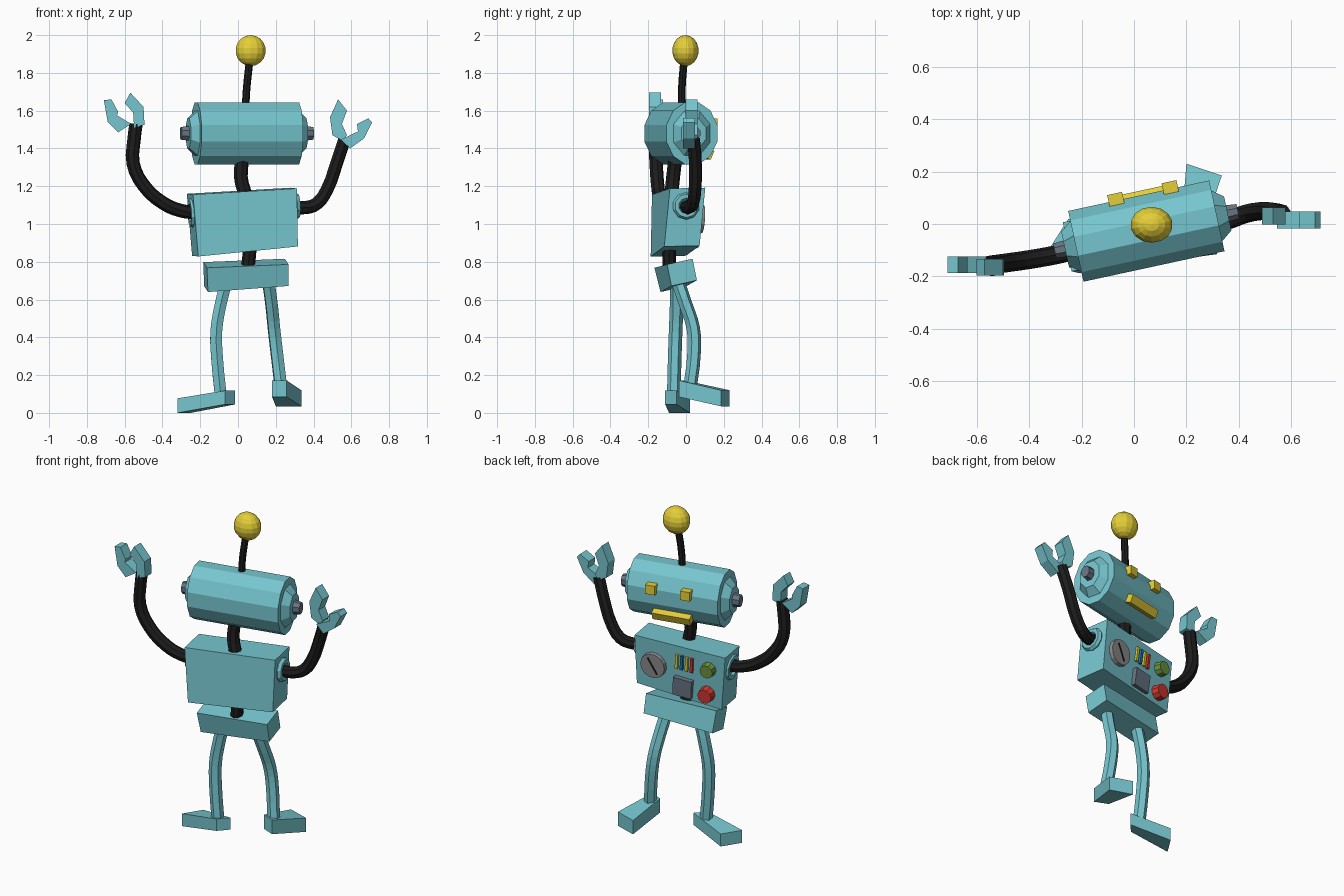
import bpy, bmesh, math
from mathutils import Matrix, Vector

if "Cube" in bpy.data.objects:
    bpy.data.objects.remove(bpy.data.objects["Cube"])


def mat(name, r, g, b):
    m = bpy.data.materials.new(name)
    m.diffuse_color = (r, g, b, 1)
    m.use_nodes = True
    m.node_tree.nodes["Principled BSDF"].inputs["Base Color"].default_value = m.diffuse_color
    return m


TEAL = mat("teal", 0.18, 0.56, 0.62)
BLACK = mat("black", 0.012, 0.012, 0.012)
YELLOW = mat("yellow", 0.78, 0.62, 0.04)
STEEL = mat("steel", 0.14, 0.18, 0.23)
SILVER = mat("silver", 0.27, 0.27, 0.27)
RED = mat("red", 0.65, 0.04, 0.03)
GREEN = mat("green", 0.15, 0.3, 0.05)
BLUE = mat("blue", 0.01, 0.2, 0.5)


def finish(name, bm, m):
    bmesh.ops.recalc_face_normals(bm, faces=bm.faces)
    me = bpy.data.meshes.new(name)
    bm.to_mesh(me)
    bm.free()
    me.materials.append(m)
    ob = bpy.data.objects.new(name, me)
    bpy.context.collection.objects.link(ob)
    return ob


def block(name, a, b, m):
    """Solid joining two matching outlines."""
    bm = bmesh.new()
    va, vb = [bm.verts.new(p) for p in a], [bm.verts.new(p) for p in b]
    bm.faces.new(va)
    bm.faces.new(vb)
    n = len(a)
    for i in range(n):
        j = (i + 1) % n
        bm.faces.new((va[i], va[j], vb[j], vb[i]))
    return finish(name, bm, m)


def sweep(name, a, depth, m):
    return block(name, a, [Vector(p) + Vector(depth) for p in a], m)


def box(name, frame, loc, size, m, rot=Matrix()):
    bm = bmesh.new()
    bmesh.ops.create_cube(bm, size=1, matrix=frame @ Matrix.Translation(loc) @ rot @ Matrix.Diagonal((*size, 1)))
    return finish(name, bm, m)


def cone(name, frame, loc, r1, r2, length, sides, m, rot):
    bm = bmesh.new()
    bmesh.ops.create_cone(bm, cap_ends=True, segments=sides, radius1=r1, radius2=r2, depth=length,
                          matrix=frame @ Matrix.Translation(loc) @ rot @ Matrix.Rotation(math.pi / sides, 4, 'Z'))
    return finish(name, bm, m)


def tube(name, pts, r, m, res=2):
    cu = bpy.data.curves.new(name, 'CURVE')
    cu.dimensions = '3D'
    cu.bevel_depth, cu.bevel_resolution = r, res
    cu.use_fill_caps = True
    cu.resolution_u = 3
    sp = cu.splines.new('BEZIER')
    sp.bezier_points.add(len(pts) - 1)
    for bp, p in zip(sp.bezier_points, pts):
        bp.co = p
        bp.handle_left_type = bp.handle_right_type = 'AUTO'
    sp.use_smooth = False
    cu.materials.append(m)
    ob = bpy.data.objects.new(name, cu)
    bpy.context.collection.objects.link(ob)


def ring(name, loc, rot, big, small):
    bpy.ops.mesh.primitive_torus_add(major_segments=10, minor_segments=6, major_radius=big,
                                     minor_radius=small, location=loc, rotation=rot)
    ob = bpy.context.object
    ob.name = name
    ob.data.materials.append(TEAL)


FACE = Matrix.Rotation(-math.pi / 2, 4, 'X')   # cylinder axis to +y

# Head: drum lying on its side, a little flattened front to back
head = Matrix.Translation((0.047, -0.027, 1.48)) @ Matrix.Rotation(math.radians(12.2), 4, 'Z')
drum = head @ Matrix.Diagonal((1, 0.84, 1, 1))
for s, side in ((-1, "left"), (1, "right")):
    out = Matrix.Rotation(s * math.pi / 2, 4, 'Y')
    cone(side + "_ear", drum, (s * 0.295, 0, 0), 0.13, 0.085, 0.045, 8, TEAL, out)
    cone(side + "_ear_bolt", drum, (s * 0.335, 0, 0), 0.042, 0.036, 0.045, 8, STEEL, out)
    box(side + "_eye", head, (0.018 + s * 0.106, 0.138, 0.05), (0.058, 0.055, 0.055), YELLOW)
cone("head", drum, (0, 0, 0), 0.17, 0.17, 0.55, 12, TEAL, Matrix.Rotation(math.pi / 2, 4, 'Y'))
box("mouth", head, (0.005, 0.118, -0.105), (0.23, 0.06, 0.05), YELLOW, Matrix.Rotation(-0.4, 4, 'X'))

# Antenna
tube("antenna", [(0.04, -0.022, 1.62), (0.046, -0.022, 1.72), (0.062, -0.01, 1.87)], 0.02, BLACK)
bm = bmesh.new()
bmesh.ops.create_uvsphere(bm, u_segments=14, v_segments=9, radius=0.082,
                          matrix=Matrix.Translation((0.067, -0.003, 1.918)) @ Matrix.Diagonal((1, 0.85, 1, 1)))
finish("antenna_ball", bm, YELLOW)

# Torso and hips: slightly twisted boxes
sweep("torso", [(-0.238, -0.18, 1.156), (0.312, -0.085, 1.188), (0.317, -0.115, 0.881), (-0.21, -0.187, 0.828)],
      (-0.033, 0.187, 0.004), TEAL)
sweep("hips", [(-0.164, -0.167, 0.768), (0.268, -0.1, 0.786), (0.268, -0.077, 0.672), (-0.159, -0.135, 0.64)],
      (-0.02, 0.135, 0.03), TEAL)
tube("neck", [(0.025, -0.055, 1.36), (0.015, -0.068, 1.25), (0.04, -0.078, 1.15)], 0.037, BLACK)
tube("waist", [(0.065, -0.085, 0.9), (0.06, -0.09, 0.84), (0.05, -0.085, 0.75)], 0.036, BLACK)

# Control panel on the chest
ax = Vector((0.54, 0.085, 0.042)).normalized()
az = Vector((-0.017, 0.02, 0.317))
az = (az - ax * az.dot(ax)).normalized()
ay = az.cross(ax)
chest = Matrix.Translation((0.012, 0.047, 1.015)) @ Matrix((ax, ay, az)).transposed().to_4x4()
cone("dial", chest, (0.16, 0.006, 0), 0.078, 0.075, 0.024, 14, SILVER, FACE)
box("dial_needle", chest, (0.16, 0.019, 0), (0.008, 0.006, 0.11), BLACK, Matrix.Rotation(0.6, 4, 'Y'))
box("screen", chest, (-0.03, 0.008, -0.085), (0.115, 0.03, 0.11), STEEL)
for i, c in enumerate((YELLOW, BLUE, YELLOW, RED)):
    box("gauge_bar_%d" % (i + 1), chest, (0.018 - i * 0.031, 0.003, 0.065), (0.016, 0.014, 0.09), c)
cone("green_button", chest, (-0.18, 0.015, 0.07), 0.044, 0.04, 0.04, 10, GREEN, FACE)
cone("red_button", chest, (-0.18, 0.02, -0.085), 0.047, 0.043, 0.05, 10, RED, FACE)

# Arms
ring("right_shoulder_ring", (0.305, 0.0, 1.095), (0, math.radians(87), math.radians(9)), 0.052, 0.02)
ring("left_shoulder_ring", (-0.238, -0.095, 1.06), (0, math.radians(87), math.radians(9)), 0.06, 0.022)
tube("right_arm", [(0.28, -0.003, 1.092), (0.36, 0.015, 1.087), (0.42, 0.037, 1.11), (0.475, 0.048, 1.19),
                   (0.52, 0.05, 1.315), (0.565, 0.04, 1.45)], 0.035, BLACK)
tube("left_arm", [(-0.22, -0.1, 1.06), (-0.30, -0.118, 1.07), (-0.395, -0.135, 1.11), (-0.5, -0.15, 1.205),
                  (-0.555, -0.158, 1.32), (-0.55, -0.163, 1.45), (-0.54, -0.163, 1.53)], 0.036, BLACK)

# Claw fingers: flat profiles given thickness
claws = {
    "left_outer_claw": (-0.155, [(-.71, 1.655), (-.67, 1.66), (-.635, 1.595), (-.64, 1.575),
                                 (-.565, 1.53), (-.635, 1.485), (-.69, 1.54)]),
    "left_inner_claw": (-0.165, [(-.57, 1.695), (-.50, 1.62), (-.495, 1.525), (-.55, 1.51),
                                 (-.555, 1.59), (-.60, 1.64)]),
    "right_inner_claw": (0.03, [(.53, 1.66), (.577, 1.60), (.55, 1.53), (.577, 1.47),
                                (.555, 1.44), (.50, 1.47), (.487, 1.565)]),
    "right_outer_claw": (0.015, [(.545, 1.447), (.635, 1.49), (.63, 1.53), (.69, 1.56),
                                 (.71, 1.537), (.667, 1.453), (.593, 1.40)]),
}
for name, (y, prof) in claws.items():
    sweep(name, [(x, y - 0.032, z) for x, z in prof], (0, 0.064, 0), TEAL)

# Legs
tube("right_leg", [(0.16, -0.045, 0.7), (0.178, 0.0, 0.57), (0.19, 0.038, 0.45), (0.205, 0.043, 0.32),
                   (0.23, 0.018, 0.11)], 0.036, TEAL, 1)
tube("left_leg", [(-0.06, -0.05, 0.7), (-0.095, -0.05, 0.56), (-0.115, -0.055, 0.43), (-0.11, -0.06, 0.28),
                  (-0.09, -0.065, 0.08)], 0.036, TEAL, 1)


# Feet: wedges flaring towards the toe
def foot(name, heel, toe, hz, tz):
    quad = lambda e, z: [(*e[0], z[0]), (*e[1], z[0]), (*e[1], z[1]), (*e[0], z[1])]
    block(name, quad(heel, hz), quad(toe, tz), TEAL)


foot("right_foot", ((0.18, -0.005), (0.258, -0.038)), ((0.2, 0.23), (0.335, 0.185)), (0.085, 0.172), (0.035, 0.12))
foot("left_foot", ((-0.07, -0.11), (-0.015, -0.05)), ((-0.32, -0.09), (-0.25, 0.02)), (0.045, 0.118), (0.0, 0.077))
